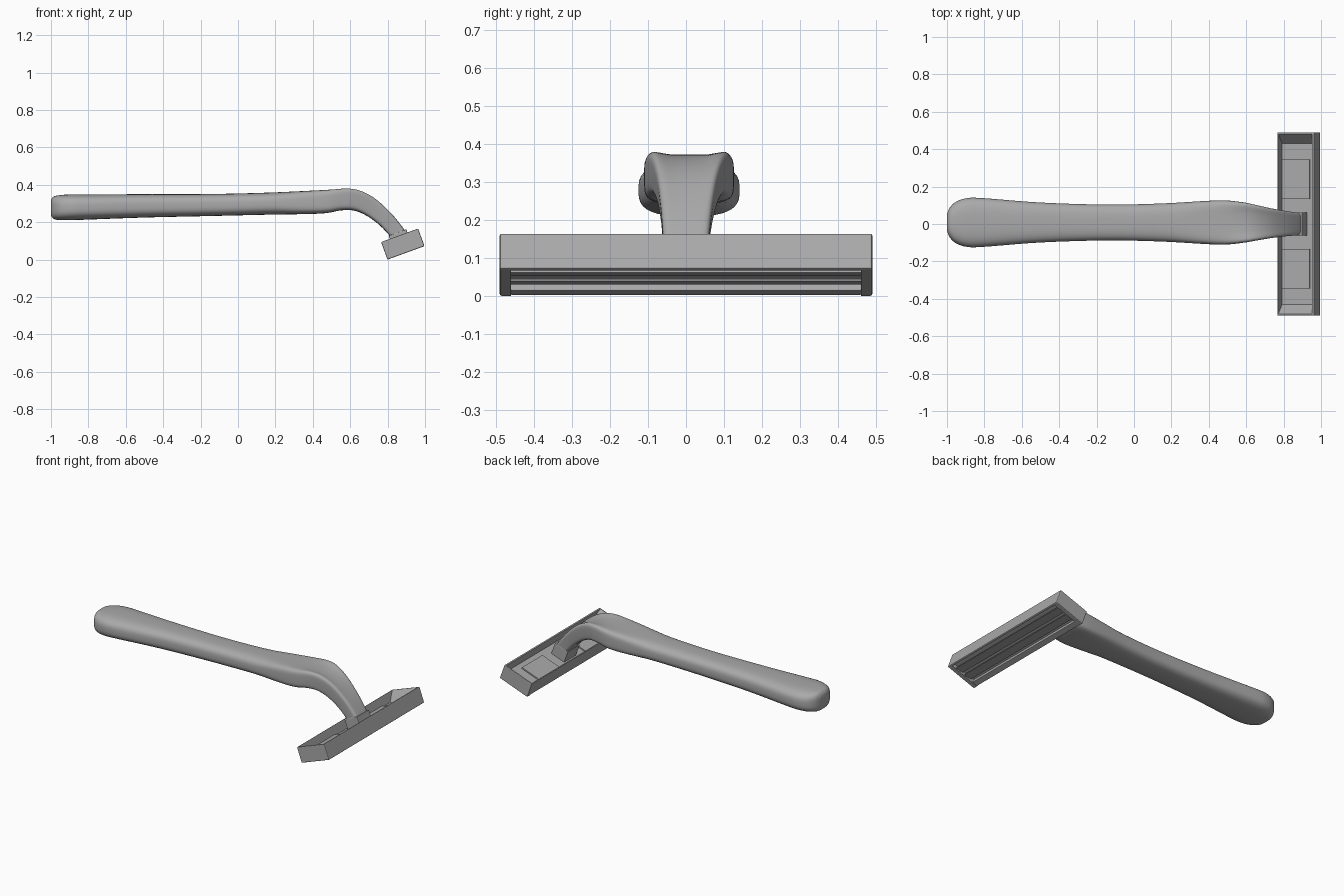
import bpy, bmesh, math
from mathutils import Matrix, Vector

if "Cube" in bpy.data.objects:
    bpy.data.objects.remove(bpy.data.objects["Cube"])

grey = bpy.data.materials.new("grey plastic")
grey.diffuse_color = (0.4, 0.4, 0.4, 1)
grey.use_nodes = True
grey.node_tree.nodes["Principled BSDF"].inputs["Base Color"].default_value = grey.diffuse_color

# Head frame: local x = across the head, y = along it, z = its thickness
HEAD = Matrix.Translation((0.799, 0, 0.0)) @ Matrix.Rotation(math.radians(-20), 4, 'Y')


def finish(name, bm, smooth=None):
    bmesh.ops.recalc_face_normals(bm, faces=bm.faces)
    me = bpy.data.meshes.new(name)
    bm.to_mesh(me)
    bm.free()
    ob = bpy.data.objects.new(name, me)
    bpy.context.collection.objects.link(ob)
    me.materials.append(grey)
    bpy.ops.object.select_all(action='DESELECT')
    ob.select_set(True)
    bpy.context.view_layer.objects.active = ob
    if smooth:
        bpy.ops.object.shade_smooth_by_angle(angle=math.radians(smooth))
    return ob


def prism(name, u0, u1, outline, bevel=0.0, tilt=None):
    """Extrude a (y, n) outline across the head from u0 to u1."""
    bm = bmesh.new()
    a = [bm.verts.new((u0, y, n)) for y, n in outline]
    b = [bm.verts.new((u1, y, n)) for y, n in outline]
    bm.faces.new(a)
    bm.faces.new(b[::-1])
    for i in range(len(a)):
        j = (i + 1) % len(a)
        bm.faces.new((a[i], b[i], b[j], a[j]))
    if bevel:
        bmesh.ops.bevel(bm, geom=bm.edges[:], offset=bevel, segments=2,
                        profile=0.5, affect='EDGES')
    if tilt:
        mid = Vector(((u0 + u1) / 2, 0, (outline[0][1] + outline[2][1]) / 2))
        bmesh.ops.rotate(bm, verts=bm.verts, cent=mid,
                         matrix=Matrix.Rotation(math.radians(tilt), 3, 'Y'))
    bm.transform(HEAD)
    return finish(name, bm)


def rect(y0, y1, n0, n1):
    return [(y0, n0), (y1, n0), (y1, n1), (y0, n1)]


def cut(target, cutter):
    cutter.hide_render = True
    mod = target.modifiers.new("cut", 'BOOLEAN')
    mod.operation = 'DIFFERENCE'
    mod.solver = 'EXACT'
    mod.object = cutter
    bpy.context.view_layer.objects.active = target
    bpy.ops.object.modifier_apply(modifier=mod.name)
    bpy.data.objects.remove(cutter)


# Cartridge body: tray on top with sloped ends, blade bay underneath
body = prism("cartridge_body", 0, 0.211, rect(-0.49, 0.49, 0, 0.1), 0.005)
cut(body, prism("tray_cutter", 0.007, 0.2, [(-0.43, 0.04), (0.43, 0.04),
                                           (0.482, 0.1), (0.482, 0.12),
                                           (-0.482, 0.12), (-0.482, 0.1)]))
cut(body, prism("bay_cutter", -0.02, 0.2, rect(-0.46, 0.46, -0.02, 0.024)))

# Guard bar and blades in the bay
prism("guard_bar", 0.002, 0.038, rect(-0.461, 0.461, 0.003, 0.03), 0.002)
for i, u in enumerate((0.055, 0.12)):
    prism(f"blade_{i + 1}", u, u + 0.052, rect(-0.461, 0.461, 0.009, 0.014), tilt=10)

# Raised panels in the tray, either side of the collar
for side, name in ((1, "panel_left"), (-1, "panel_right")):
    y0, y1 = sorted((side * 0.135, side * 0.345))
    prism(name, 0.008, 0.165, rect(y0, y1, 0.035, 0.048))

# Collar joining handle and head
prism("neck_collar", 0.05, 0.15, rect(-0.062, 0.062, 0.035, 0.118), 0.004)

# Handle stations: top x, top z, bottom x, bottom z, half width, thumb dip
STATIONS = [
    (-1.00, .320, -1.00, .235, .045, 0),
    (-.985, .338, -.985, .217, .080, 0),
    (-.95, .345, -.95, .211, .112, 0),
    (-.89, .349, -.89, .211, .131, 0),
    (-.80, .349, -.80, .214, .130, 0),
    (-.50, .350, -.50, .225, .107, 0),
    (-.15, .351, -.15, .233, .096, 0),
    (.15, .358, .15, .240, .102, 0),
    (.45, .376, .44, .246, .118, .006),
    (.58, .386, .55, .263, .110, .018),
    (.66, .372, .62, .262, .096, .018),
    (.74, .326, .685, .236, .081, .012),
    (.82, .250, .75, .190, .069, .006),
    (.88, .175, .80, .140, .062, .002),
    (.903, .135, .832, .100, .060, 0),
]


def spline(a, b, c, d, t):
    return 0.5 * (2 * b + (c - a) * t + (2 * a - 5 * b + 4 * c - d) * t * t
                  + (3 * b - a - 3 * c + d) * t ** 3)


rows = []
last = len(STATIONS) - 1
for i in range(last):
    p = [STATIONS[min(max(i + k, 0), last)] for k in (-1, 0, 1, 2)]
    rows += [[spline(*q, s / 5) for q in zip(*p)] for s in range(5)]
rows.append(STATIONS[-1])

# Handle: loft of rounded-square sections, squarer toward the neck
SIDES = 40
bm = bmesh.new()
rings = []
for xt, zt, xb, zb, w, dip in rows:
    e = 3.0 + 3.0 * min(max((xt - 0.2) / 0.4, 0), 1)
    shift = 0.008 * min(max((0.9 - xt) / 0.3, 0), 1)
    ring = []
    for k in range(SIDES):
        a = 2 * math.pi * (k + 0.5) / SIDES
        c = math.copysign(abs(math.cos(a)) ** (2 / e), math.cos(a))
        s = math.copysign(abs(math.sin(a)) ** (2 / e), math.sin(a))
        drop = dip * max(0, 1 - (c / 0.88) ** 2) * max(s, 0)
        ring.append(bm.verts.new(((xt + xb) / 2 + (xt - xb) / 2 * s,
                                  shift + w * c,
                                  (zt + zb) / 2 + (zt - zb) / 2 * s - drop)))
    rings.append(ring)
for r0, r1 in zip(rings, rings[1:]):
    for k in range(SIDES):
        j = (k + 1) % SIDES
        bm.faces.new((r0[k], r0[j], r1[j], r1[k]))
bm.faces.new(rings[0])
bm.faces.new(rings[-1][::-1])
finish("handle", bm, 40)
